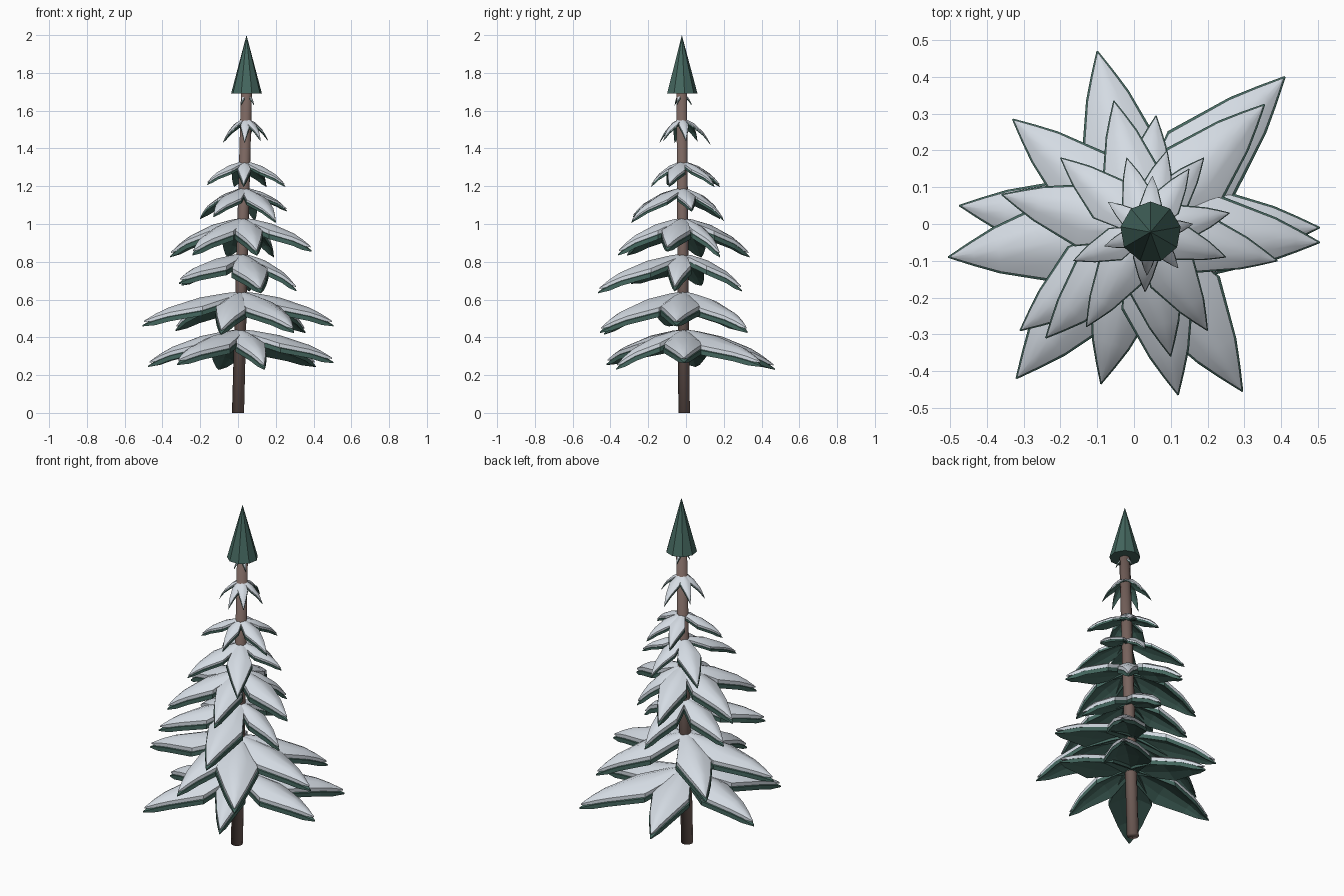
import bpy, bmesh, math
from mathutils import Vector, Matrix

if "Cube" in bpy.data.objects:
    bpy.data.objects.remove(bpy.data.objects["Cube"])


def material(name, rgb):
    m = bpy.data.materials.new(name)
    m.diffuse_color = (*rgb, 1)
    m.use_nodes = True
    m.node_tree.nodes["Principled BSDF"].inputs["Base Color"].default_value = m.diffuse_color
    return m


SNOW = material("snow", (0.66, 0.71, 0.77))
GREEN = material("needle green", (0.058, 0.135, 0.113))
BARK = material("bark brown", (0.19, 0.128, 0.112))


def finish(bm, name, mat, smooth_angle=None):
    bmesh.ops.recalc_face_normals(bm, faces=bm.faces)
    me = bpy.data.meshes.new(name)
    bm.to_mesh(me)
    bm.free()
    me.materials.append(mat)
    ob = bpy.data.objects.new(name, me)
    bpy.context.collection.objects.link(ob)
    if smooth_angle:
        bpy.ops.object.select_all(action='DESELECT')
        bpy.context.view_layer.objects.active = ob
        ob.select_set(True)
        bpy.ops.object.shade_smooth_by_angle(angle=math.radians(smooth_angle))
    return ob


def skin(bm, rings):
    """Join equal-sized rings of points into a capped tube."""
    vs = [[bm.verts.new(p) for p in r] for r in rings]
    n = len(vs[0])
    for a, b in zip(vs, vs[1:]):
        for i in range(n):
            j = (i + 1) % n
            bm.faces.new((a[i], a[j], b[j], b[i]))
    bm.faces.new(vs[0])
    bm.faces.new(vs[-1])


def trunk_axis(z):
    return Vector((0.045 * min(1, z / 1.69), -0.01 - 0.013 * min(1, z / 1.69), z))


# station along the branch, half width, share of the drop
STATIONS = [(0.0, 0.06, 0.0), (0.15, 0.12, 0.05), (0.43, 0.22, 0.21),
            (0.75, 0.12, 0.55), (0.88, 0.062, 0.76), (1.0, 0.004, 1.0)]
# position across the leaf and how far it folds down there
ACROSS = [(-1, 0.42), (-0.5, 0.15), (0, 0), (0.5, 0.15), (1, 0.42)]


def branch(bm, tip, z0, lift, thick, grow):
    """Folded leaf-shaped slab drooping from the trunk to its tip."""
    base = trunk_axis(z0)
    flat = Vector((tip[0] - base.x, tip[1] - base.y, 0))
    length = flat.length
    out = flat / length
    side = Vector((-out.y, out.x, 0))
    rings = []
    for t, w, d in STATIONS:
        half = w * length * grow
        mid = base + out * (length * t * (1 if grow == 1 else 0.985))
        mid.z = z0 - (z0 - tip[2]) * d + lift
        thin = thick * (0.25 if t == 1 else 1)
        top = [mid + side * half * s - Vector((0, 0, half * f)) for s, f in ACROSS]
        rings.append(top + [p - Vector((0, 0, thin)) for p in reversed(top)])
    skin(bm, rings)


# trunk height of each tier, then its branch tips
TIERS = [
    (0.42, [(-0.475, 0.05, 0.25), (-0.32, -0.42, 0.26), (0.14, -0.37, 0.235),
            (0.505, -0.01, 0.27), (0.41, 0.40, 0.25), (-0.10, 0.47, 0.235)]),
    (0.62, [(-0.505, -0.09, 0.465), (-0.09, -0.435, 0.42), (0.295, -0.455, 0.43),
            (0.505, -0.05, 0.465), (0.355, 0.325, 0.43), (-0.33, 0.285, 0.44)]),
    (0.82, [(-0.31, -0.29, 0.69), (0.12, -0.465, 0.64), (0.31, -0.06, 0.65),
            (0.06, 0.295, 0.65), (-0.30, 0.08, 0.68)]),
    (1.01, [(-0.36, 0.08, 0.83), (-0.24, -0.31, 0.84), (0.10, -0.36, 0.84),
            (0.39, -0.10, 0.86), (0.19, 0.18, 0.83), (-0.055, 0.335, 0.83)]),
    (1.18, [(-0.20, 0.18, 1.03), (-0.13, -0.28, 1.04), (0.20, -0.29, 1.01),
            (0.26, 0.03, 1.07), (0.09, 0.20, 1.02)]),
    (1.32, [(-0.165, -0.10, 1.21), (0.03, -0.185, 1.20), (0.25, -0.09, 1.20),
            (0.15, 0.15, 1.20), (-0.02, 0.18, 1.20)]),
    (1.555, [(-0.08, -0.06, 1.43), (0.035, -0.14, 1.43), (0.12, -0.12, 1.44),
             (0.16, 0.0, 1.44), (0.05, 0.13, 1.42), (-0.07, 0.06, 1.44)]),
    (1.69, [(0.085, -0.05, 1.63), (0.015, -0.06, 1.63), (0.04, 0.03, 1.63)]),
]

for n, (z0, tips) in enumerate(TIERS, 1):
    thick = 0.024 if n < 5 else 0.013 if n < 7 else 0.007
    needles, snow = bmesh.new(), bmesh.new()
    for tip in tips:
        branch(needles, tip, z0, 0, thick, 1.0)
        branch(snow, tip, z0, thick * 0.95, thick, 0.95)
    finish(needles, f"needle_tier_{n}", GREEN)
    finish(snow, f"snow_tier_{n}", SNOW, 35)

# leaning trunk, softly rounded over its ends
bm = bmesh.new()
skin(bm, [[trunk_axis(z) + Vector((r * math.cos(a * math.tau / 10),
                                   r * math.sin(a * math.tau / 10), 0))
           for a in range(10)]
          for z, r in ((0, 0.032), (1.7, 0.029))])
finish(bm, "trunk", BARK, 180)

# pointed tree top
bm = bmesh.new()
bmesh.ops.create_cone(bm, cap_ends=True, segments=9, radius1=0.083, radius2=0,
                      depth=0.31, matrix=Matrix.Rotation(math.radians(0), 4, 'Z'))
bmesh.ops.translate(bm, verts=bm.verts, vec=(0.045, -0.022, 1.845))
finish(bm, "tree_top", GREEN)
